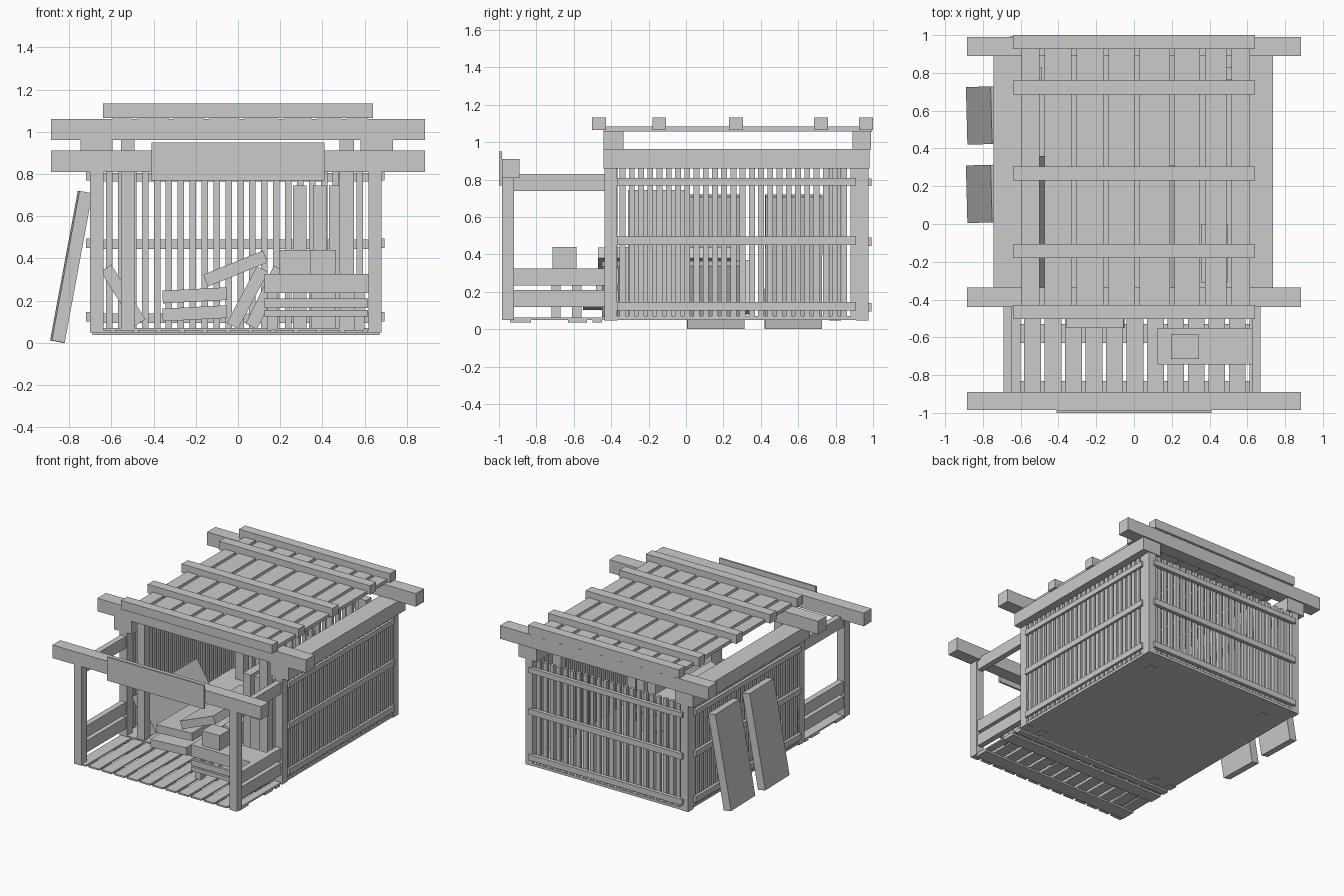
import bpy, bmesh, math
from mathutils import Matrix, Vector


def boxes(name, spans):
    """One object from boxes given as (x0, x1, y0, y1, z0, z1)."""
    bm = bmesh.new()
    for x0, x1, y0, y1, z0, z1 in spans:
        m = Matrix.Translation(((x0 + x1) / 2, (y0 + y1) / 2, (z0 + z1) / 2))
        m = m @ Matrix.Diagonal((x1 - x0, y1 - y0, z1 - z0, 1))
        bmesh.ops.create_cube(bm, size=1, matrix=m)
    me = bpy.data.meshes.new(name)
    bm.to_mesh(me)
    bm.free()
    ob = bpy.data.objects.new(name, me)
    bpy.context.collection.objects.link(ob)
    return ob


def board(name, center, size, rot):
    """A loose board, rotated in degrees around its centre."""
    hx, hy, hz = (s / 2 for s in size)
    ob = boxes(name, [(-hx, hx, -hy, hy, -hz, hz)])
    ob.location = Vector(center)
    ob.rotation_euler = [math.radians(a) for a in rot]
    return ob


LEFT, RIGHT = (-0.70, -0.637), (0.617, 0.68)

# Hut floor and porch deck
boxes("hut_floor", [(-0.69, 0.675, -0.435, 0.975, 0.05, 0.07)])
boxes("porch_planks", [(-0.69 + i * 0.1085, -0.69 + i * 0.1085 + 0.088, -0.98, -0.43, 0.05, 0.062)
                       for i in range(12)] + [(0.612, 0.67, -0.98, -0.43, 0.05, 0.062)])
boxes("porch_joists", [(-0.69, 0.67, a, b, 0.037, 0.05)
                       for a, b in ((-0.94, -0.83), (-0.63, -0.53), (-0.50, -0.45))])

# Posts
boxes("corner_posts", [(*x, *y, 0.048, 0.88) for x in (LEFT, RIGHT)
                       for y in ((-0.435, -0.37), (0.91, 0.975))])
boxes("inner_posts", [(*x, *y, 0.048, 0.965) for x in ((-0.555, -0.49), (0.48, 0.55))
                      for y in ((-0.43, -0.365), (0.765, 0.83))])
boxes("porch_posts", [(*x, -0.985, -0.92, 0.05, 0.82) for x in (LEFT, RIGHT)])

# Porch side rails, front beam and blank board
boxes("porch_rails", [(c - 0.022, c + 0.022, -0.92, y1, z0, z1) for c in (-0.668, 0.648)
                      for y1, z0, z1 in ((-0.43, 0.74, 0.83), (-0.36, 0.235, 0.325), (-0.36, 0.12, 0.21))])
boxes("porch_beam", [(-0.885, 0.885, -0.985, -0.89, 0.81, 0.91)])
boxes("front_board", [(-0.41, 0.41, -1.0, -0.985, 0.77, 0.95)])

# Slatted walls
n = 26
side_y = [-0.355 + i * 1.235 / (n - 1) for i in range(n)]
for name, x in (("left_wall_slats", -0.685), ("right_wall_slats", 0.665)):
    boxes(name, [(x - 0.012, x + 0.012, y - 0.0, y + 0.031, 0.07, 0.86) for y in side_y])
boxes("back_wall_slats", [(-0.625 + i * 0.0565, -0.594 + i * 0.0565, 0.94, 0.965, 0.07, 0.86)
                          for i in range(22)])
levels = ((0.77, 0.81), (0.45, 0.495), (0.10, 0.145))
for name, x in (("left_wall_rails", -0.72), ("right_wall_rails", 0.672)):
    boxes(name, [(x, x + 0.022, -0.37, 0.91, a, b) for a, b in levels])
boxes("back_wall_rails", [(-0.66, 0.64, 0.965, 0.993, a - 0.005, b - 0.005) for a, b in levels])

# Roof frame
boxes("side_beams", [(*x, -0.44, 0.98, 0.86, 0.963) for x in ((-0.745, -0.595), (0.58, 0.735))])
boxes("cross_beams", [(-0.885, 0.885, *y, 0.96, 1.06) for y in ((-0.44, -0.335), (0.89, 0.99))])

# Roof planks and battens
edges = (-0.595, -0.475, -0.305, -0.135, 0.03, 0.215, 0.375, 0.515, 0.64)
boxes("roof_planks", [(a, b - 0.025, -0.44, 0.995, 1.058, 1.085)
                      for a, b in zip(edges, edges[1:])])
boxes("roof_battens", [(-0.64, 0.64, y, y + 0.074, 1.065, 1.133)
                       for y in (-0.503, -0.18, 0.23, 0.685, 0.926)])

# Boards leaning on the left wall
for i, y in enumerate((0.16, 0.575)):
    board(f"leaning_board_{i + 1}", (-0.79, y, 0.36), (0.062, 0.305, 0.72), (0, 10.5, 1.5))

# Bench on the porch with a crate
boxes("bench_top", [(0.125, 0.635, -0.745, -0.55, 0.235, 0.325)])
boxes("bench_slats", [(0.125, 0.615, -0.745, -0.725, a, b) for a, b in ((0.165, 0.21), (0.125, 0.155))])
boxes("bench_legs", [(x, x + 0.05, y, y + 0.05, 0.06, 0.24)
                     for x in (0.14, 0.55) for y in (-0.72, -0.61)])
boxes("crate", [(0.195, 0.345, -0.715, -0.585, 0.325, 0.44)])

# Loose boards stored inside
boxes("stored_block", [(0.345, 0.465, -0.34, -0.2, 0.07, 0.44)])
boxes("standing_boards", [(x, x + 0.065, -0.31, 0.0, 0.055, 0.745) for x in (0.26, 0.355, 0.43)])
loose = (
    ((-0.205, -0.12, 0.225), -3), ((-0.205, -0.19, 0.14), -3), ((-0.012, -0.11, 0.352), -22),
    ((0.045, -0.09, 0.215), -62), ((0.13, -0.05, 0.215), -64), ((-0.545, 0.0, 0.225), 58),
)
for i, (c, a) in enumerate(loose):
    board(f"loose_board_{i + 1}", c, (0.305, 0.72, 0.06), (0, a, 0))
